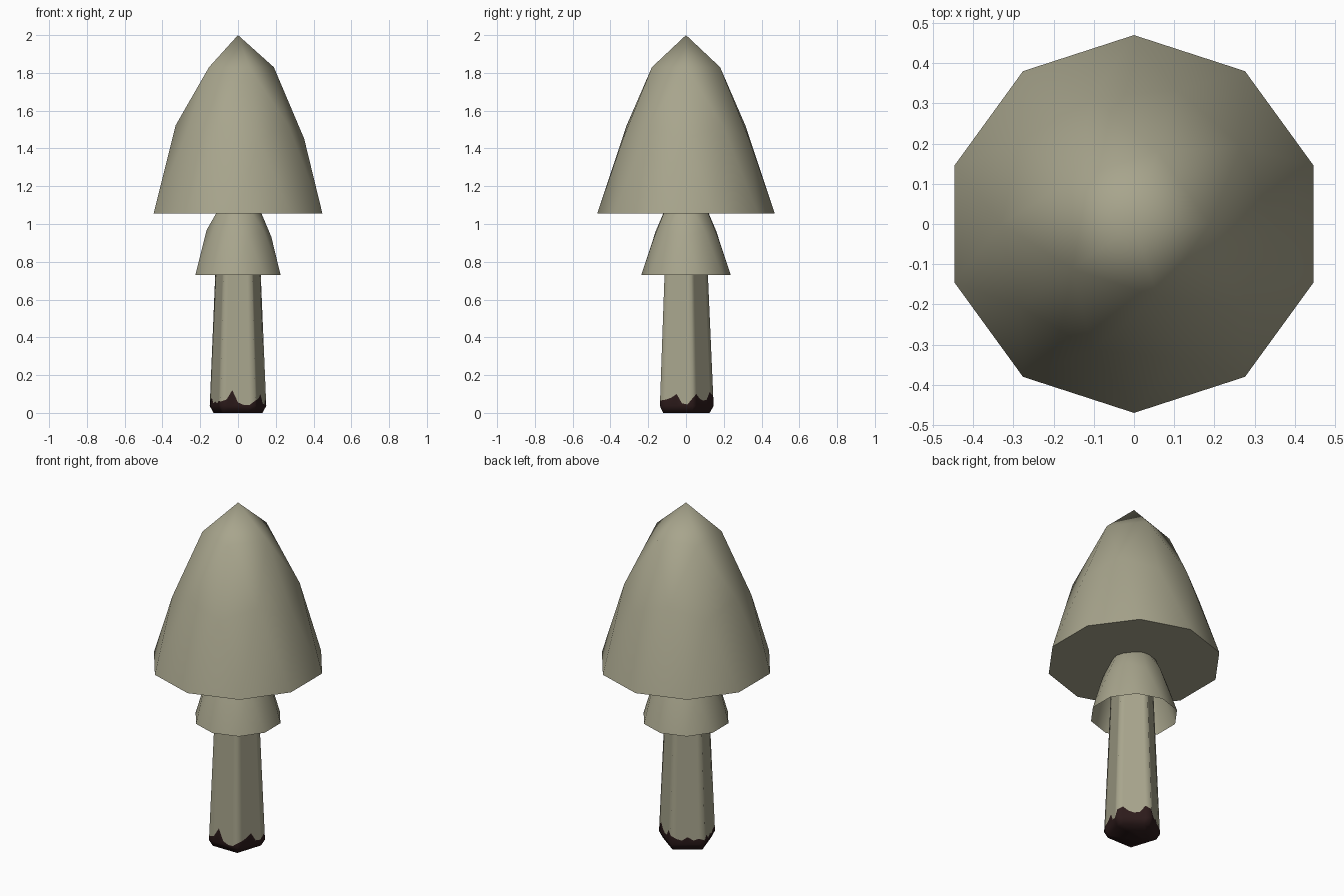
import bpy, bmesh, math

if "Cube" in bpy.data.objects:
    bpy.data.objects.remove(bpy.data.objects["Cube"])


def material(name, colour):
    m = bpy.data.materials.new(name)
    m.diffuse_color = (*colour, 1)
    m.use_nodes = True
    m.node_tree.nodes["Principled BSDF"].inputs["Base Color"].default_value = m.diffuse_color
    return m


PALE = material("pale_mushroom", (0.39, 0.375, 0.265))
SOIL = material("dark_soil", (0.026, 0.011, 0.011))


def finish(name, bm, mats):
    bmesh.ops.recalc_face_normals(bm, faces=bm.faces)
    mesh = bpy.data.meshes.new(name)
    bm.to_mesh(mesh)
    bm.free()
    for m in mats:
        mesh.materials.append(m)
    ob = bpy.data.objects.new(name, mesh)
    bpy.context.collection.objects.link(ob)
    bpy.ops.object.select_all(action='DESELECT')
    ob.select_set(True)
    bpy.context.view_layer.objects.active = ob
    bpy.ops.object.shade_smooth_by_angle(angle=math.radians(80))
    return ob


# Tapered half icosphere: (radius, height) for each ring of the dome
RINGS = {0.0: (1, 0), 0.4: (0.745, 0.42), 0.5: (0.702, 0.495),
         0.9: (0.404, 0.82), 1.0: (0, 1)}


def dome(name, radius, base, height, closed):
    bm = bmesh.new()
    bmesh.ops.create_icosphere(bm, subdivisions=2, radius=1)
    low = [v for v in bm.verts if v.co.z < -0.1]
    bmesh.ops.delete(bm, geom=low, context='VERTS')
    for v in bm.verts:
        r, h = RINGS[abs(round(v.co.z, 1))]
        a = math.atan2(v.co.y, v.co.x)
        v.co = (r * radius * math.cos(a), r * radius * math.sin(a), base + h * height)
    if closed:
        rim = [e for e in bm.edges if e.is_boundary]
        bmesh.ops.holes_fill(bm, edges=rim, sides=0)
    return finish(name, bm, [PALE])


# Cap with flat underside, and open skirt below it
dome("cap", 0.47, 1.055, 0.945, True)
dome("skirt", 0.237, 0.73, 0.48, False)

# Five-sided stem; each side is split so the soil line can be ragged
SOIL_LINE = [0.06, 0.07, 0.12, 0.055, 0.042, 0.042,
             0.065, 0.07, 0.08, 0.10, 0.05, 0.045,
             0.08, 0.10, 0.075, 0.065, 0.07, 0.11,
             0.09, 0.07, 0.06, 0.08, 0.06, 0.07,
             0.06, 0.08, 0.05, 0.06, 0.05, 0.065]
SPLIT = 6


def stem_point(i, r, z):
    side, t = i // SPLIT, (i % SPLIT) / SPLIT
    a, b = (math.radians(234 + 72 * k) for k in (side, side + 1))
    x = (1 - t) * math.cos(a) + t * math.cos(b)
    y = (1 - t) * math.sin(a) + t * math.sin(b)
    return (r * x, r * y - 0.011, z)


def stem_radius(z):
    return 0.159 - 0.044 * z


bm = bmesh.new()
n = len(SOIL_LINE)
foot = [bm.verts.new(stem_point(i, 0.136, 0)) for i in range(n)]
chamfer = [bm.verts.new(stem_point(i, stem_radius(0.037), 0.037)) for i in range(n)]
line = [bm.verts.new(stem_point(i, stem_radius(z), z)) for i, z in enumerate(SOIL_LINE)]
top = [bm.verts.new(stem_point(i, stem_radius(1.08), 1.08)) for i in range(n)]
for lower, upper, index in ((foot, chamfer, 1), (chamfer, line, 1), (line, top, 0)):
    for i in range(n):
        j = (i + 1) % n
        f = bm.faces.new((lower[i], lower[j], upper[j], upper[i]))
        f.material_index = index
bm.faces.new(foot[::-1]).material_index = 1
bm.faces.new(top)
finish("stem", bm, [PALE, SOIL])
